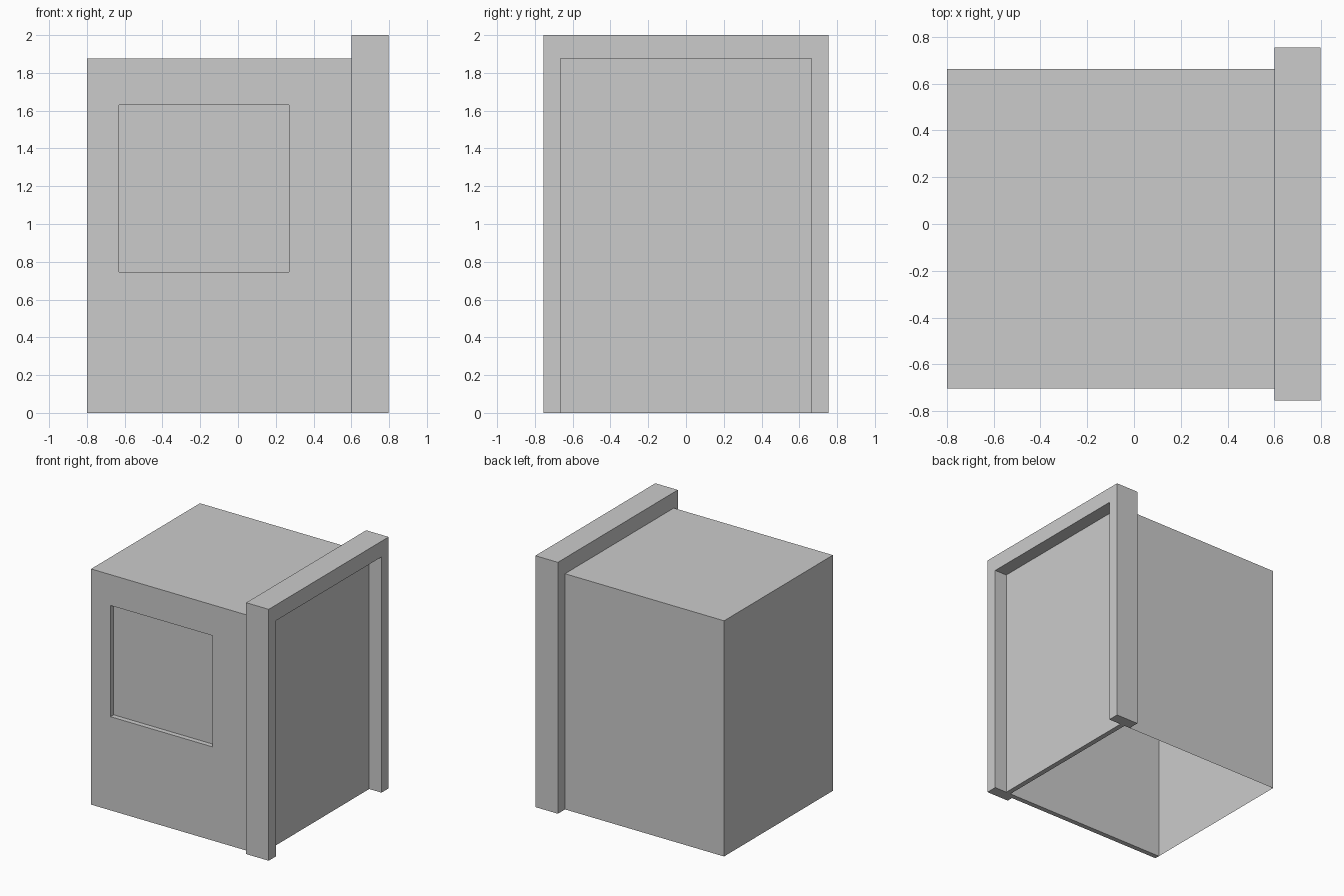
import bpy, bmesh
from mathutils import Vector

if "Cube" in bpy.data.objects:
    bpy.data.objects.remove(bpy.data.objects["Cube"])

HALF, TOP = 0.664, 1.875      # booth half depth and roof height
BACK, DOOR_IN, DOOR_OUT = -0.8, 0.65, 0.69
FRONT = -0.704                # outer face of the window panel


def finish(name, bm):
    bmesh.ops.recalc_face_normals(bm, faces=bm.faces[:])
    mesh = bpy.data.meshes.new(name)
    bm.to_mesh(mesh)
    bm.free()
    obj = bpy.data.objects.new(name, mesh)
    bpy.context.collection.objects.link(obj)
    return obj


def box(name, lo, hi, open_bottom_and_right=False):
    bm = bmesh.new()
    lo, hi = Vector(lo), Vector(hi)
    bmesh.ops.create_cube(bm, size=1)
    for v in bm.verts:
        v.co = Vector((v.co[i] * (hi[i] - lo[i]) + (lo[i] + hi[i]) / 2 for i in range(3)))
    bm.normal_update()
    if open_bottom_and_right:
        gone = [f for f in bm.faces if f.normal.z < -0.5 or f.normal.x > 0.5]
        bmesh.ops.delete(bm, geom=gone, context='FACES')
    return finish(name, bm)


# Booth walls and roof: thin shell, open underneath and at the door side
box("booth_shell", (BACK, -HALF, 0), (DOOR_IN, HALF, TOP), True)

# Recessed door panel closing the right side
box("door_panel", (DOOR_IN, -HALF, 0), (DOOR_OUT, HALF, TOP))

# Door surround: upside-down U profile extruded along x
bm = bmesh.new()
profile = [(-0.754, 0), (-0.754, 2), (0.754, 2), (0.754, 0),
           (HALF, 0), (HALF, TOP), (-HALF, TOP), (-HALF, 0)]
face = bm.faces.new([bm.verts.new((0.6, y, z)) for y, z in profile])
ext = bmesh.ops.extrude_face_region(bm, geom=[face])
moved = [g for g in ext["geom"] if isinstance(g, bmesh.types.BMVert)]
bmesh.ops.translate(bm, verts=moved, vec=(0.198, 0, 0))
finish("door_surround", bm)

# Front panel with window opening; the shell wall shows as the recessed pane
bm = bmesh.new()


def ring(x0, x1, z0, z1, y):
    return [bm.verts.new((x, y, z)) for x, z in ((x0, z0), (x1, z0), (x1, z1), (x0, z1))]


panel, window = (BACK, 0.6, 0, TOP), (-0.63, 0.27, 0.745, 1.63)
rings = [ring(*panel, -HALF), ring(*panel, FRONT), ring(*window, FRONT), ring(*window, -HALF)]
for a, b in zip(rings, rings[1:]):
    for i in range(4):
        j = (i + 1) % 4
        bm.faces.new((a[i], a[j], b[j], b[i]))
finish("window_panel", bm)
